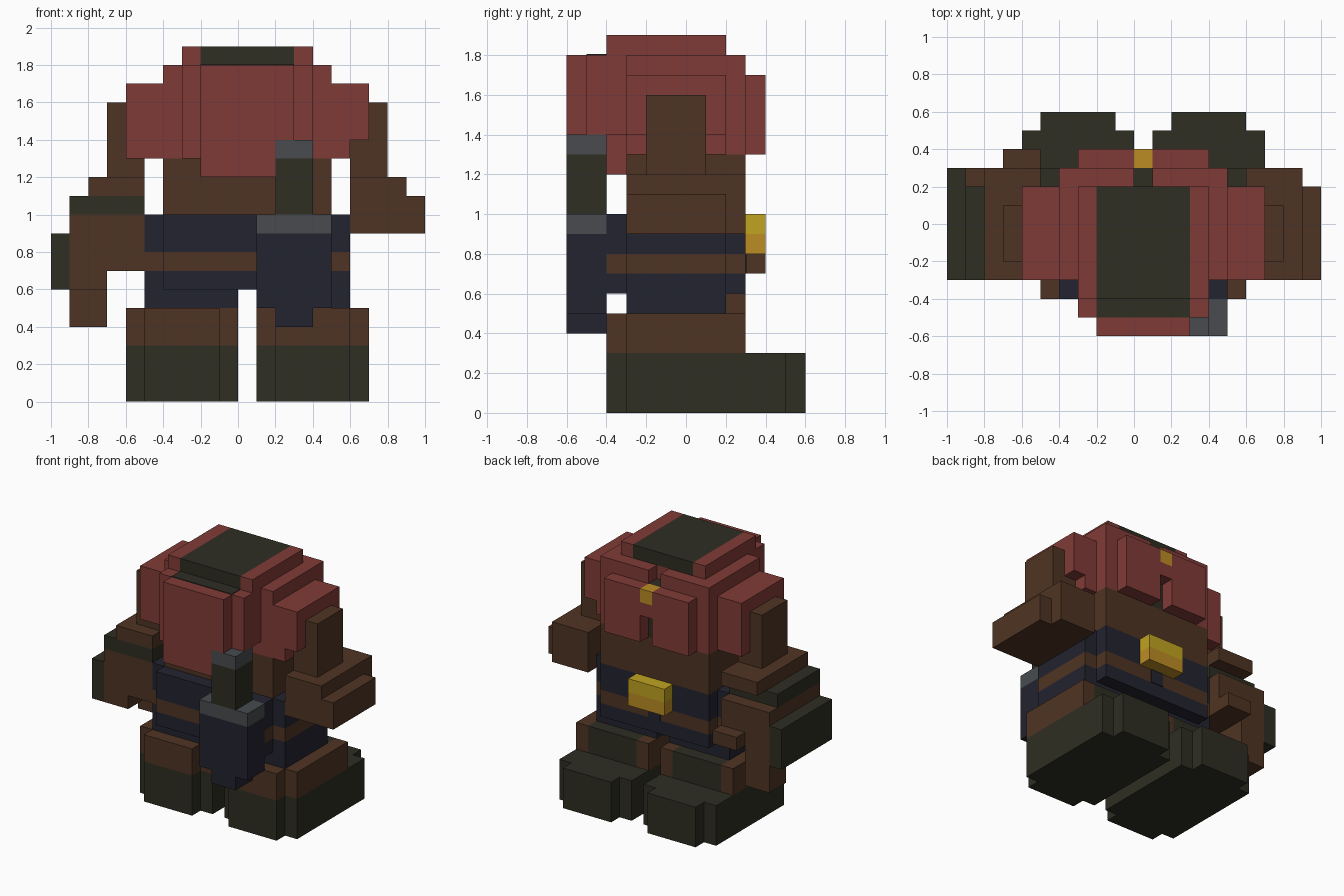
import bpy
import bmesh

cube = bpy.data.objects.get("Cube")
if cube:
    bpy.data.objects.remove(cube, do_unlink=True)

U = 0.1  # one block


def material(name, rgb):
    # convert display values to linear
    lin = [((c / 255 + 0.055) / 1.055) ** 2.4 for c in rgb] + [1.0]
    m = bpy.data.materials.new(name)
    m.use_nodes = True
    m.diffuse_color = lin
    bsdf = m.node_tree.nodes["Principled BSDF"]
    bsdf.inputs["Base Color"].default_value = lin
    bsdf.inputs["Roughness"].default_value = 0.9
    return m


RED = material("cloak red", (128, 59, 55))
GREEN = material("dark olive", (46, 46, 35))
BROWN = material("leather brown", (79, 52, 35))
NAVY = material("navy cloth", (34, 35, 47))
GREY = material("steel grey", (72, 75, 79))
YELLOW = material("bright gold", (192, 163, 33))
ORANGE = material("deep gold", (188, 140, 36))


def blocks(name, mat, *boxes):
    """Each box is x0, x1, y0, y1, z0, z1 counted in blocks."""
    bm = bmesh.new()
    for x0, x1, y0, y1, z0, z1 in boxes:
        verts = bmesh.ops.create_cube(bm, size=1)["verts"]
        for v in verts:
            v.co.x = (x1 if v.co.x > 0 else x0) * U
            v.co.y = (y1 if v.co.y > 0 else y0) * U
            v.co.z = (z1 if v.co.z > 0 else z0) * U
    me = bpy.data.meshes.new(name)
    bm.to_mesh(me)
    bm.free()
    me.materials.append(mat)
    ob = bpy.data.objects.new(name, me)
    bpy.context.collection.objects.link(ob)
    return ob


# Legs and boots, the same shape at two offsets
for side, x in (("right", -6), ("left", 1)):
    blocks(side + "_boot", GREEN,
           (x + 1, x + 5, -4, 6, 0, 3),
           (x, x + 1, -3, 5, 0, 3),
           (x + 5, x + 6, -3, 5, 0, 3))
    blocks(side + "_trouser_cuff", BROWN,
           (x + 1, x + 5, -4, 2, 3, 5),
           (x, x + 1, -3, 3, 3, 5),
           (x + 5, x + 6, -3, 3, 3, 5))
    blocks(side + "_boot_tongue", GREEN, (x + 1, x + 5, 2, 3, 3, 5))
blocks("right_thigh", NAVY, (-5, 0, -3, 2, 5, 6))
blocks("left_thigh", NAVY, (1, 6, -3, 2, 5, 6))


# Waist built in layers that share one stepped outline
def waist(name, mat, z0, z1):
    blocks(name, mat, (-5, 6, -3, 2, z0, z1),
           (-4, 5, -4, -3, z0, z1), (-4, 5, 2, 3, z0, z1))


waist("waist_lower", NAVY, 6, 7)
waist("belt", BROWN, 7, 8)
waist("waist_upper", NAVY, 8, 10)
blocks("belt_gap", NAVY, (0, 1, 3, 3.05, 7, 8))
blocks("buckle_top", YELLOW, (-1, 2, 3, 4, 9, 10))
blocks("buckle_bottom", ORANGE, (-1, 2, 3, 4, 8, 9))
blocks("chest", BROWN, (-4, 5, -3, 3, 10, 13))

# Cloak: shoulders, layered back drape and two front flaps
blocks("cloak_body", RED,
       (-4, 5, -3, 2, 13, 18),
       (-4, 0, 2, 3, 13, 18), (1, 5, 2, 3, 13, 18),
       (-6, -4, -3, 2, 13, 17),
       (5, 6, -3, 2, 13, 17), (6, 7, -3, 2, 14, 17))
blocks("cloak_front_flaps", RED,
       (-3, 0, 3, 4, 13, 17), (1, 4, 3, 4, 13, 17),
       (0, 1, 3, 4, 15, 16))
blocks("cloak_collar_gap", GREEN, (0, 1, 2, 3, 13, 17))
blocks("cloak_clasp", ORANGE, (0, 1, 3, 4, 16, 17))
blocks("cloak_drape", RED,
       (-3, 2, -5, -3, 13, 18), (2, 4, -5, -3, 14, 18),
       (-2, 2, -6, -5, 12, 18), (2, 3, -6, -5, 14, 18),
       (-2, 2, -5, -3, 12, 13))
blocks("cloak_crown_sides", RED,
       (-3, -2, -4, 2, 18, 19), (3, 4, -4, 2, 18, 19))
blocks("cloak_crown", GREEN, (-2, 3, -4, 2, 18, 19))
blocks("cloak_crown_edge", GREEN, (-2, 3, -5, -4, 18, 18.05))

# Left arm, held out in a wide sleeve
blocks("left_upper_arm", BROWN, (6, 7, -2, 1, 12, 14), (7, 8, -2, 1, 12, 16))
blocks("left_sleeve", BROWN, (6, 9, -3, 3, 9, 12), (9, 10, -3, 2, 9, 11))

# Right arm with striped sleeve, wrist guard and hand
blocks("right_upper_arm", BROWN, (-7, -6, -2, 1, 12, 16),
       (-6, -5, -2, 1, 12, 13))
blocks("right_sleeve_top", BROWN, (-8, -5, -3, 3, 11, 12))
blocks("right_sleeve_band", GREEN, (-9, -5, -3, 2, 10, 11))
blocks("right_sleeve", BROWN, (-9, -5, -3, 3, 7, 10), (-9, -7, -3, 3, 6, 7))
blocks("right_wrist_guard", GREEN, (-10, -9, -3, 3, 6, 9))
blocks("right_hand", BROWN, (-9, -7, 1, 3, 4, 6))
blocks("right_thumb", BROWN, (-7, -5, 3, 4, 7, 8))

# Sheathed dagger hanging on the back
blocks("sheath", NAVY, (1, 5, -6, -4, 5, 9), (2, 4, -6, -4, 4, 5))
blocks("dagger_guard", GREY, (1, 5, -6, -4, 9, 10))
blocks("dagger_grip", GREEN, (2, 4, -6, -4, 10, 13))
blocks("dagger_pommel", GREY, (2, 4, -6, -4, 13, 14))
